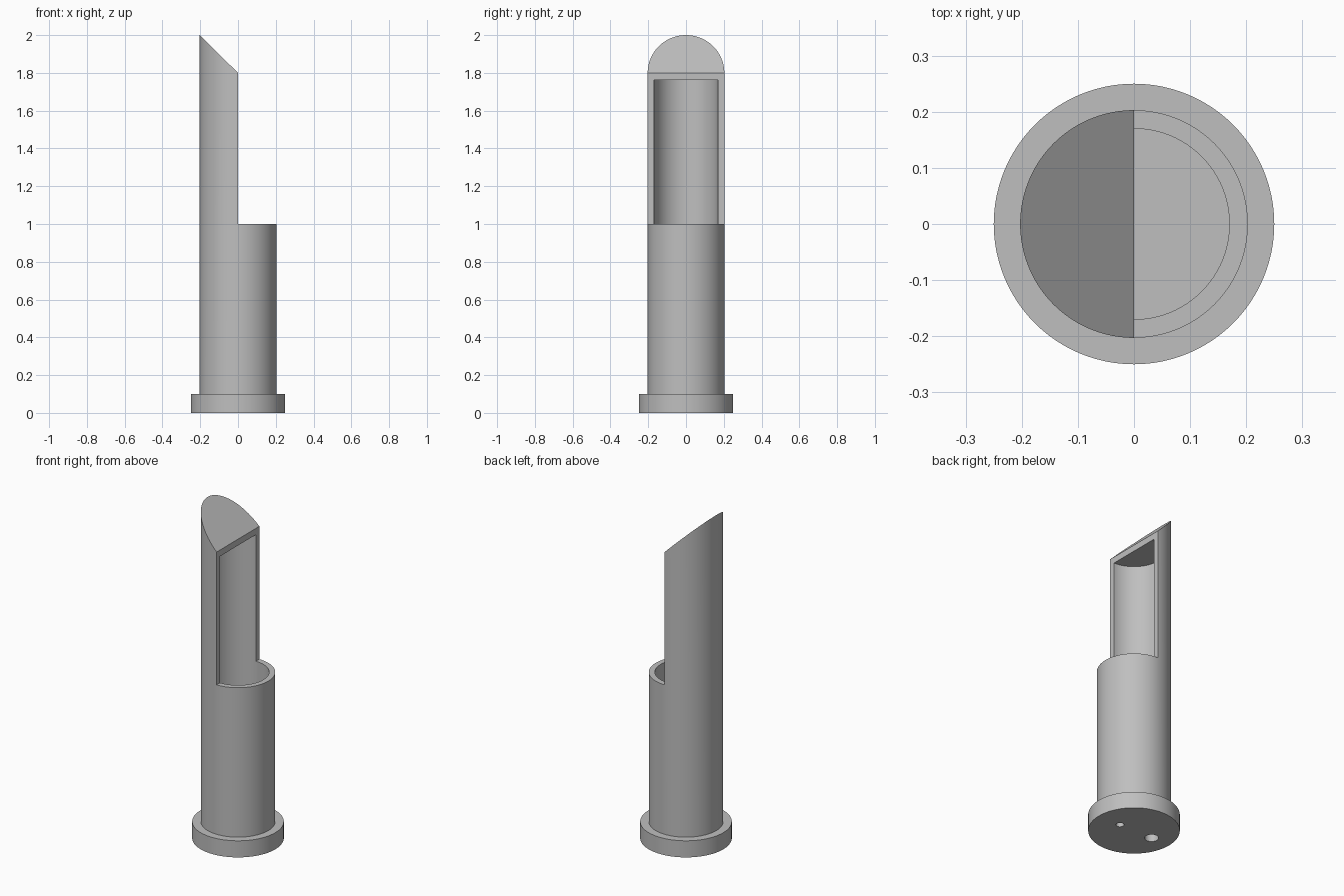
import bpy
import bmesh
import math

cube = bpy.data.objects.get("Cube")
if cube:
    bpy.data.objects.remove(cube, do_unlink=True)

# Single material
grey = bpy.data.materials.new("plain grey")
grey.use_nodes = True
colour = (0.52, 0.52, 0.52, 1)
grey.diffuse_color = colour
grey.node_tree.nodes["Principled BSDF"].inputs["Base Color"].default_value = colour


def finish(name, bm):
    bmesh.ops.recalc_face_normals(bm, faces=bm.faces)
    mesh = bpy.data.meshes.new(name)
    bm.to_mesh(mesh)
    bm.free()
    mesh.materials.append(grey)
    obj = bpy.data.objects.new(name, mesh)
    bpy.context.collection.objects.link(obj)
    return obj


def cylinder(name, radius, bottom, top, x=0, sides=96):
    bm = bmesh.new()
    bmesh.ops.create_cone(bm, cap_ends=True, segments=sides, radius1=radius,
                          radius2=radius, depth=top - bottom)
    bmesh.ops.translate(bm, verts=bm.verts, vec=(x, 0, (top + bottom) / 2))
    return finish(name, bm)


def prism(name, profile, half_width):
    """Extrude an x-z outline along y."""
    bm = bmesh.new()
    face = bm.faces.new([bm.verts.new((x, -half_width, z)) for x, z in profile])
    result = bmesh.ops.extrude_face_region(bm, geom=[face])
    moved = [v for v in result["geom"] if isinstance(v, bmesh.types.BMVert)]
    bmesh.ops.translate(bm, verts=moved, vec=(0, 2 * half_width, 0))
    return finish(name, bm)


def activate(obj):
    bpy.ops.object.select_all(action="DESELECT")
    obj.select_set(True)
    bpy.context.view_layer.objects.active = obj


def carve(obj, cutters):
    for cutter in cutters:
        cutter.hide_render = True
        activate(obj)
        mod = obj.modifiers.new("cut", "BOOLEAN")
        mod.operation = "DIFFERENCE"
        mod.solver = "EXACT"
        mod.object = cutter
        bpy.ops.object.modifier_apply(modifier=mod.name)
        bpy.data.objects.remove(cutter, do_unlink=True)
    activate(obj)
    bpy.ops.object.shade_smooth_by_angle(angle=math.radians(30))


# Round base with two blind holes underneath
base = cylinder("base", 0.25, 0, 0.1)
carve(base, [
    cylinder("small_hole", 0.022, -0.1, 0.07, x=0.1, sides=32),
    cylinder("large_hole", 0.038, -0.1, 0.07, x=-0.125, sides=32),
])

# Hollow tube, open on one side above mid height, with a slanted top
tube = cylinder("tube", 0.203, 0.09, 2.1)
opening = [(0, 1), (0.5, 1), (0.5, 2.2), (-0.406, 2.2), (0, 1.8)]
carve(tube, [
    cylinder("cavity", 0.17, 0.05, 1.762),
    prism("opening_and_slant", opening, 0.5),
])
